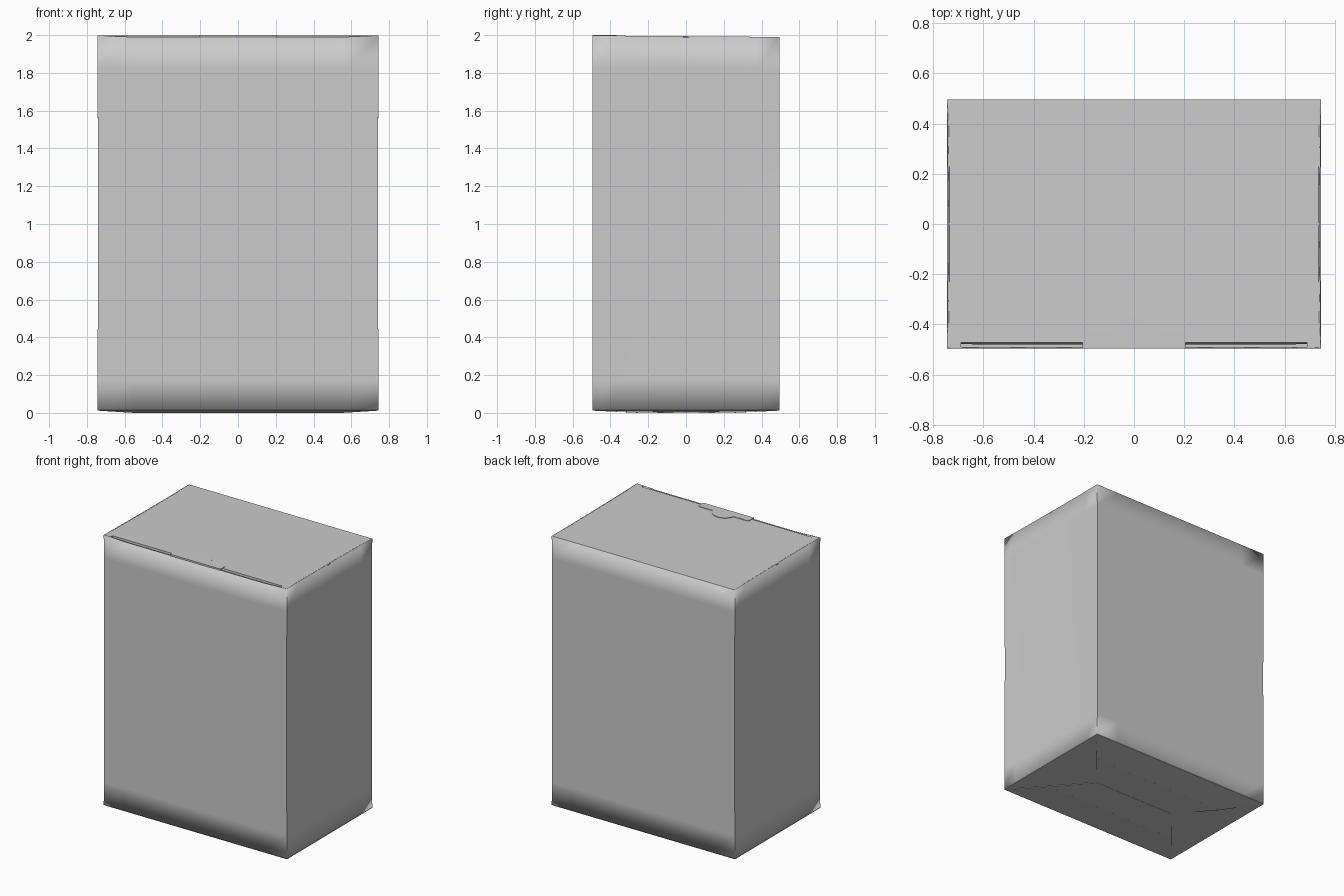
import bpy, bmesh, math

if "Cube" in bpy.data.objects:
    bpy.data.objects.remove(bpy.data.objects["Cube"])

W, D = 0.745, 0.495      # half width, half depth
T = 0.006                # board thickness
Z0, Z1 = 0.015, 1.99     # wall bottom and top


def finish(name, bm, thick=T, offset=-1):
    bmesh.ops.recalc_face_normals(bm, faces=bm.faces)
    me = bpy.data.meshes.new(name)
    bm.to_mesh(me)
    bm.free()
    ob = bpy.data.objects.new(name, me)
    bpy.context.collection.objects.link(ob)
    if thick:
        mod = ob.modifiers.new("board", 'SOLIDIFY')
        mod.thickness = thick
        mod.offset = offset
    return ob


def panel(name, pts, thick=T):
    """Flat board from an outline, its thickness going upwards or downwards by sign."""
    bm = bmesh.new()
    f = bm.faces.new([bm.verts.new(p) for p in pts])
    f.normal_update()
    if f.normal.z < 0 or (abs(f.normal.z) < 1e-4 and f.normal.y > 0):
        f.normal_flip()
    me = bpy.data.meshes.new(name)
    bm.to_mesh(me)
    bm.free()
    ob = bpy.data.objects.new(name, me)
    bpy.context.collection.objects.link(ob)
    mod = ob.modifiers.new("board", 'SOLIDIFY')
    mod.thickness = abs(thick)
    mod.offset = -1 if thick > 0 else 1
    return ob


# Four walls, sides bowed very slightly inwards
NZ, NS = 12, 8
ring = []
corners = [(-W, -D), (W, -D), (W, D), (-W, D)]
for i, (ax, ay) in enumerate(corners):
    bx, by = corners[(i + 1) % 4]
    for s in range(NS):
        t = s / NS
        ring.append((ax + (bx - ax) * t, ay + (by - ay) * t))
bm = bmesh.new()
rows = []
for k in range(NZ + 1):
    h = k / NZ
    row = []
    for x, y in ring:
        top = Z1
        if abs(abs(x) - W) < 1e-6:
            top = Z1 + 0.008 * (0.5 - y / (2 * D))   # side tops rise to the front
        sag = 0.004 * math.sin(math.pi * h)
        mid = 0.004 * (1 - (y / D) ** 2) if abs(abs(x) - W) < 1e-6 else 0
        x2 = x * (1 - sag / W) - math.copysign(mid, x)
        row.append(bm.verts.new((x2, y, Z0 + (top - Z0) * h)))
    rows.append(row)
n = len(ring)
for a, b in zip(rows, rows[1:]):
    for j in range(n):
        f = bm.faces.new((a[j], a[(j + 1) % n], b[(j + 1) % n], b[j]))
        f.smooth = True
        if j % NS == 0:
            for e in f.edges:
                if abs(e.verts[0].co.z - e.verts[1].co.z) > 0.05 and a[j] in e.verts:
                    e.smooth = False
finish("box_walls", bm)


# Lid hinged at the back, sloping gently up to the front
def lid_z(y):
    return 1.99 + 0.007 * (D - y) / (2 * D)


LW = W - 0.004
panel("lid", [(x, y, lid_z(y)) for x, y in
              [(-LW, D), (-LW, -D + 0.004), (-0.69, -D + 0.004), (-0.69, -0.472),
               (0.69, -0.472), (0.69, -D + 0.004), (LW, -D + 0.004), (LW, D)]])

# Tuck flap folded down inside the front wall
panel("tuck_flap", [(-0.69, -0.472, 1.994), (0.69, -0.472, 1.994),
                    (0.69, -0.478, 1.72), (0.6, -0.48, 1.62),
                    (-0.6, -0.48, 1.62), (-0.69, -0.478, 1.72)])

# Locking tab of the front wall, folded over the lid
half = [(0.205, -D), (0.205, -0.44), (0.19, -0.432), (0.085, -0.432)]
arc = [(0.08 * math.cos(a), -0.432 + 0.064 * math.sin(a))
       for a in [math.pi * i / 12 for i in range(1, 12)]]
outline = half + arc + [(-x, y) for x, y in reversed(half)]
panel("locking_tab", [(x, y, 2.0) for x, y in outline], 0.004)
panel("tab_fold", [(-0.205, -D, 1.988), (0.205, -D, 1.988),
                   (0.205, -D, 2.0), (-0.205, -D, 2.0)], 0.004)

for s, side in ((-1, "left"), (1, "right")):
    # Dust flaps under the lid
    panel(side + "_dust_flap", [(s * 0.735, -0.46, 1.975), (s * 0.735, 0.47, 1.975),
                                (s * 0.32, 0.40, 1.965), (s * 0.32, -0.38, 1.965)])
    # Bottom side flaps, triangular between the diagonal folds
    panel(side + "_bottom_flap", [(s * W, -D, Z0), (s * W, D, Z0),
                                  (s * 0.33, 0.015, 0.006), (s * 0.33, -0.015, 0.006)], 0.003)

# Bottom front and back flaps meeting along the middle, sagging slightly
for s, name in ((-1, "front"), (1, "back")):
    panel(name + "_bottom_flap_middle", [(-0.55, s * 0.25, 0.003), (0.55, s * 0.25, 0.003),
                                         (0.335, 0.001 * s, 0.004), (-0.335, 0.001 * s, 0.004)], 0.003)
    panel(name + "_bottom_flap_edge", [(-W, s * D, Z0), (W, s * D, Z0),
                                       (0.55, s * 0.25, 0.003), (-0.55, s * 0.25, 0.003)], 0.003)
